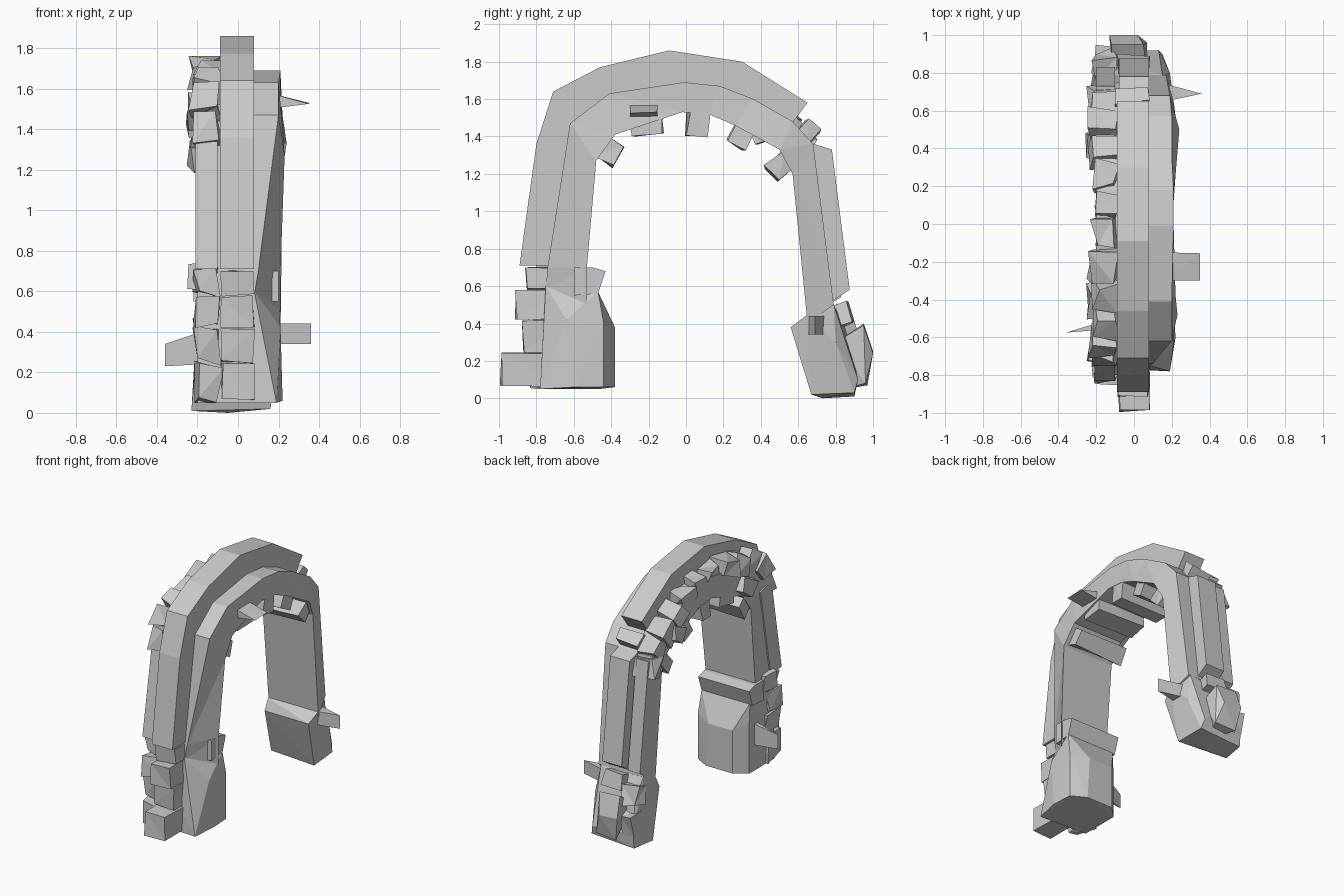
import bpy, bmesh, math, random
from mathutils import Vector, Matrix

random.seed(4)


def finish(name, bm):
    bmesh.ops.recalc_face_normals(bm, faces=bm.faces)
    me = bpy.data.meshes.new(name)
    bm.to_mesh(me)
    bm.free()
    ob = bpy.data.objects.new(name, me)
    bpy.context.collection.objects.link(ob)
    return ob


def sweep(name, stations, x0):
    """Quad section per station: outer y,z, inner y,z, outer x, inner x."""
    bm = bmesh.new()
    rings = []
    for yo, zo, yi, zi, xo, xi in stations:
        rings.append([bm.verts.new(p) for p in
                      ((x0, yo, zo), (xo, yo, zo), (xi, yi, zi), (x0, yi, zi))])
    for a, b in zip(rings, rings[1:]):
        for i in range(4):
            j = (i + 1) % 4
            bm.faces.new((a[i], a[j], b[j], b[i]))
    bm.faces.new(rings[0])
    bm.faces.new(rings[-1])
    bmesh.ops.triangulate(bm, faces=bm.faces)
    return finish(name, bm)


def stone(name, x0, x1, y, z, dy, dz, ang=0, jit=0.015):
    """Roughly cut block, turned about the x axis."""
    bm = bmesh.new()
    bmesh.ops.create_cube(bm, size=1)
    rot = Matrix.Rotation(math.radians(ang), 3, 'X')
    for v in bm.verts:
        c = rot @ Vector((v.co.x * (x1 - x0), v.co.y * dy, v.co.z * dz))
        n = Vector([random.uniform(-jit, jit) for _ in range(3)])
        v.co = c + n + Vector(((x0 + x1) / 2, y, z))
    bmesh.ops.triangulate(bm, faces=bm.faces)
    return finish(name, bm)


def hull(name, pts):
    bm = bmesh.new()
    for p in pts:
        bm.verts.new(p)
    res = bmesh.ops.convex_hull(bm, input=bm.verts)
    junk = [g for g in res['geom_interior'] if isinstance(g, bmesh.types.BMVert)]
    bmesh.ops.delete(bm, geom=junk, context='VERTS')
    return finish(name, bm)


# Main arch body
body = [(-.75, .58, -.53, .50, .08, .21), (-.74, .70, -.53, .70, .10, .21),
        (-.62, 1.47, -.48, 1.27, .20, .23), (-.41, 1.63, -.38, 1.41, .20, .22),
        (-.01, 1.69, -.02, 1.53, .21, .21), (.18, 1.67, .12, 1.52, .21, .21),
        (.36, 1.60, .26, 1.46, .20, .22), (.57, 1.48, .50, 1.33, .20, .24),
        (.68, 1.36, .57, 1.20, .19, .22), (.79, .50, .65, .40, .17, .21)]
sweep("arch_body", body, -.20)

# Raised middle rib, broken at the rear shoulder
rib = [(-.89, .71, -.72, .71), (-.80, 1.36, -.63, 1.36), (-.71, 1.64, -.56, 1.46),
       (-.46, 1.77, -.38, 1.58), (-.09, 1.86, -.05, 1.64), (.30, 1.80, .20, 1.60),
       (.65, 1.58, .53, 1.42)]
sweep("arch_rib", [s + (.08, .08) for s in rib], -.09)
sweep("rear_rib", [s + (.08, .08) for s in
                   [(.78, 1.33, .62, 1.38), (.875, .58, .75, .50)]], -.08)
stone("rib_break_stone", -.09, .07, .65, 1.42, .09, .10, -40)

# Flat strips beside the rib on the left face of each leg
sweep("front_leg_strip", [(-.83, .71, -.70, .71, -.10, -.10),
                          (-.71, 1.40, -.58, 1.36, -.10, -.10)], -.21)
sweep("rear_leg_strip", [(.73, 1.34, .62, 1.32, -.10, -.10),
                         (.83, .54, .72, .48, -.10, -.10)], -.20)

# Rough stones following the left edge of the arch
edge = [(-.68, 1.40, 72), (-.61, 1.53, 58), (-.51, 1.61, 35), (-.37, 1.65, 22),
        (-.22, 1.68, 12), (-.06, 1.69, 3), (.10, 1.67, -8), (.25, 1.63, -16),
        (.38, 1.56, -28), (.50, 1.48, -38), (.60, 1.39, -50), (.67, 1.27, -75)]
for i, (y, z, a) in enumerate(edge):
    stone(f"edge_stone_{i}", random.uniform(-.24, -.205), -.09, y, z,
          .14, random.uniform(.10, .18), a, .024)

# Tooth blocks under the arch, running through its depth
teeth = [(-.42, 1.33, 60, .13, .15), (-.21, 1.46, 8, .16, .11), (.06, 1.47, -8, .11, .13),
         (.29, 1.40, -28, .11, .12), (.51, 1.25, -45, .10, .14)]
for i, (y, z, a, dy, dz) in enumerate(teeth):
    stone(f"tooth_stone_{i}", -.20, .20, y, z, dy, dz, a, .012)

# Front foot: chamfered block, ledge, and stacked quoins in the middle and left
hull("front_foot", [(-.20, -.76, .05), (.19, -.78, .05), (.22, -.60, .06), (.21, -.44, .06),
                    (.10, -.38, .06), (-.12, -.38, .06), (-.20, -.46, .05),
                    (.21, -.44, .40), (.08, -.38, .38), (-.12, -.38, .38), (-.20, -.46, .42),
                    (.20, -.47, .57), (-.20, -.47, .57), (-.20, -.75, .62),
                    (.08, -.75, .60), (.21, -.64, .42), (.10, -.76, .38)])
hull("front_foot_ledge", [(x, y, z) for x in (-.22, .20) for y, z in
                          ((-.60, .55), (-.60, .70), (-.50, .70), (-.43, .68), (-.47, .56))])
quoins = [(.155, .17, -.99, -.84), (.33, .16, -.87, -.80),
          (.50, .15, -.91, -.83), (.64, .12, -.855, -.80)]
for i, (z, h, ymid, yside) in enumerate(quoins):
    stone(f"quoin_mid_{i}", -.08, .08, (ymid - .66) / 2, z, -.66 - ymid, h, 0, .008)
    stone(f"quoin_side_{i}", -.205, -.09, (yside - .66) / 2, z,
          -.66 - yside, h, 0, .022)

# Rear foot: flared block with rough stones behind
hull("rear_foot", [(-.23, .72, .01), (.16, .67, .02), (-.20, .90, .01), (.15, .90, .03),
                   (.16, .66, .14), (-.20, .60, .36), (.19, .56, .38), (-.20, .64, .44),
                   (.21, .64, .44), (-.20, .78, .51), (.15, .79, .50), (-.18, .86, .36),
                   (.19, .80, .30), (-.2, .91, .12), (.13, .92, .10), (-.05, .73, 0)])
hull("rear_foot_buttress", [(-.12, .80, .30), (.07, .80, .30), (-.12, .95, .40),
                            (.05, .95, .39), (-.13, 1.0, .25), (.02, 1.0, .24),
                            (-.10, .97, .07), (.07, .96, .08), (0, .80, .04)])
stone("rear_quoin_mid", -.08, .07, .83, .45, .11, .11, 25)
stone("rear_quoin_side", -.21, -.10, .84, .38, .12, .13, 15, .02)
stone("rear_quoin_low", -.21, -.11, .87, .19, .13, .15, -10, .02)

# Loose shards sticking out of the side faces
hull("arch_shard", [(.15, -.30, 1.50), (.15, -.15, 1.50), (.15, -.30, 1.58), (.15, -.15, 1.58),
                    (.35, -.30, 1.525), (.35, -.155, 1.53)])
hull("rear_foot_shard", [(.17, y, z) for y in (.65, .74) for z in (.34, .44)]
     + [(.36, .69, .34), (.36, .69, .44)])
hull("front_foot_shard", [(-.18, y, z) for y in (-.56, -.52) for z in (.24, .40)]
     + [(-.36, -.575, .23), (-.36, -.575, .34)])

# Small stones proud of the left face
for i, (y, z) in enumerate([(-.66, .68), (.42, 1.44), (-.40, 1.48)]):
    stone(f"side_stone_{i}", -.24, -.17, y, z, .13, .12, i * 17, .018)
